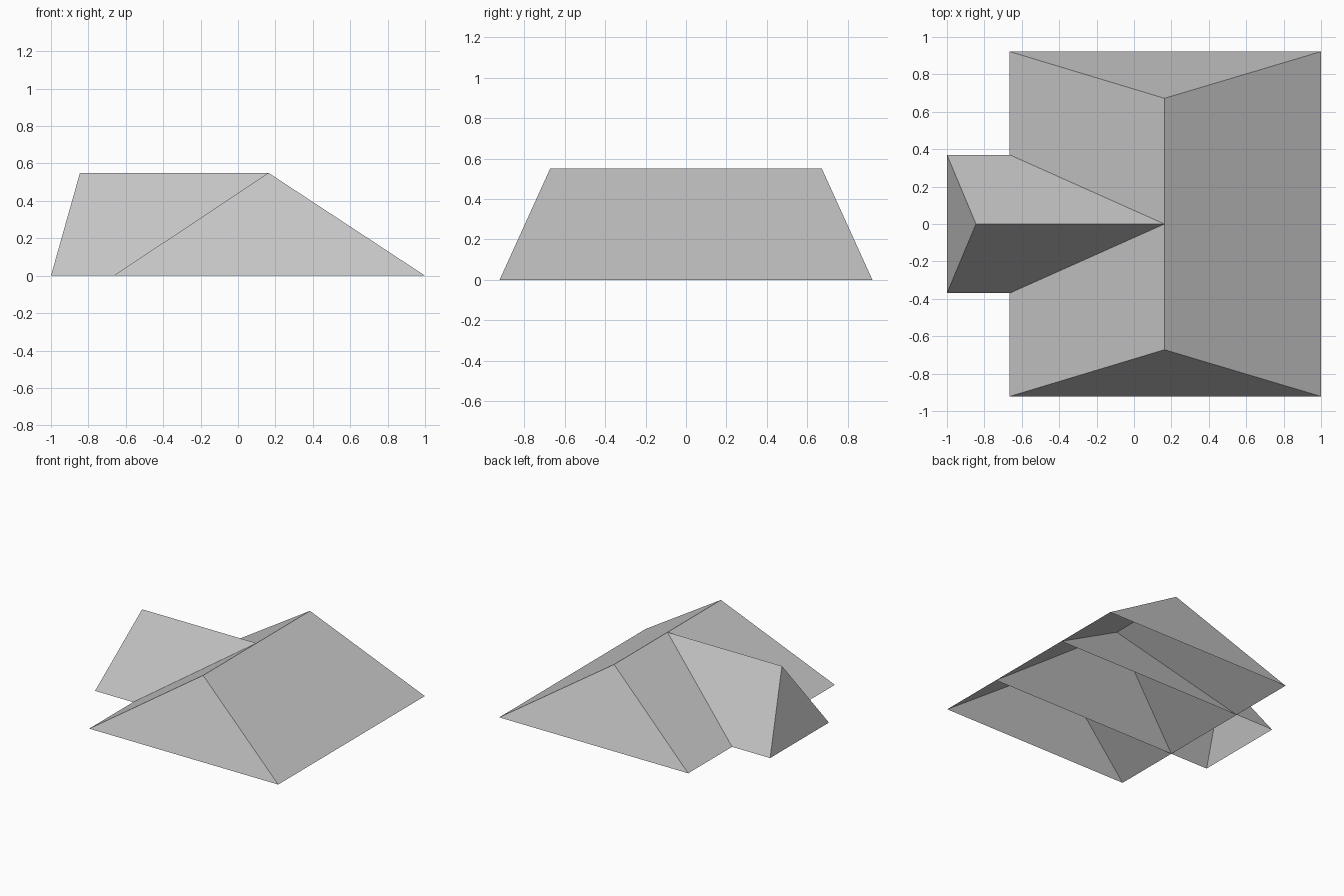
import bpy
import bmesh

cube = bpy.data.objects.get("Cube")
if cube:
    bpy.data.objects.remove(cube, do_unlink=True)

grey = bpy.data.materials.new("plain grey")
grey.use_nodes = True
colour = (0.56, 0.56, 0.56, 1)
grey.diffuse_color = colour
grey.node_tree.nodes["Principled BSDF"].inputs["Base Color"].default_value = colour

HEIGHT = 0.55


def hip_roof(name, x_range, half_width, ridge_start, ridge_end):
    """Open-bottomed hip roof: two long slopes and two triangular hips."""
    x0, x1 = x_range
    bm = bmesh.new()
    a, b, c, d = [bm.verts.new((x, y, 0)) for x, y in (
        (x0, -half_width), (x1, -half_width), (x1, half_width), (x0, half_width))]
    r0, r1 = [bm.verts.new((*p, HEIGHT)) for p in (ridge_start, ridge_end)]
    if ridge_start[1] == ridge_end[1]:      # ridge runs along x
        faces = ((a, b, r1, r0), (c, d, r0, r1), (b, c, r1), (d, a, r0))
    else:                                   # ridge runs along y
        faces = ((b, c, r1, r0), (d, a, r0, r1), (a, b, r0), (c, d, r1))
    for f in faces:
        bm.faces.new(f)
    mesh = bpy.data.meshes.new(name)
    bm.to_mesh(mesh)
    bm.free()
    mesh.materials.append(grey)
    obj = bpy.data.objects.new(name, mesh)
    bpy.context.collection.objects.link(obj)
    return obj


# Main roof, with its ridge running front to back
hip_roof("main_roof", (-0.665, 1), 0.922, (0.163, -0.672), (0.163, 0.672))

# Cross wing, meeting the main ridge at its middle
hip_roof("cross_wing_roof", (-1, 1), 0.37, (-0.845, 0), (0.163, 0))
